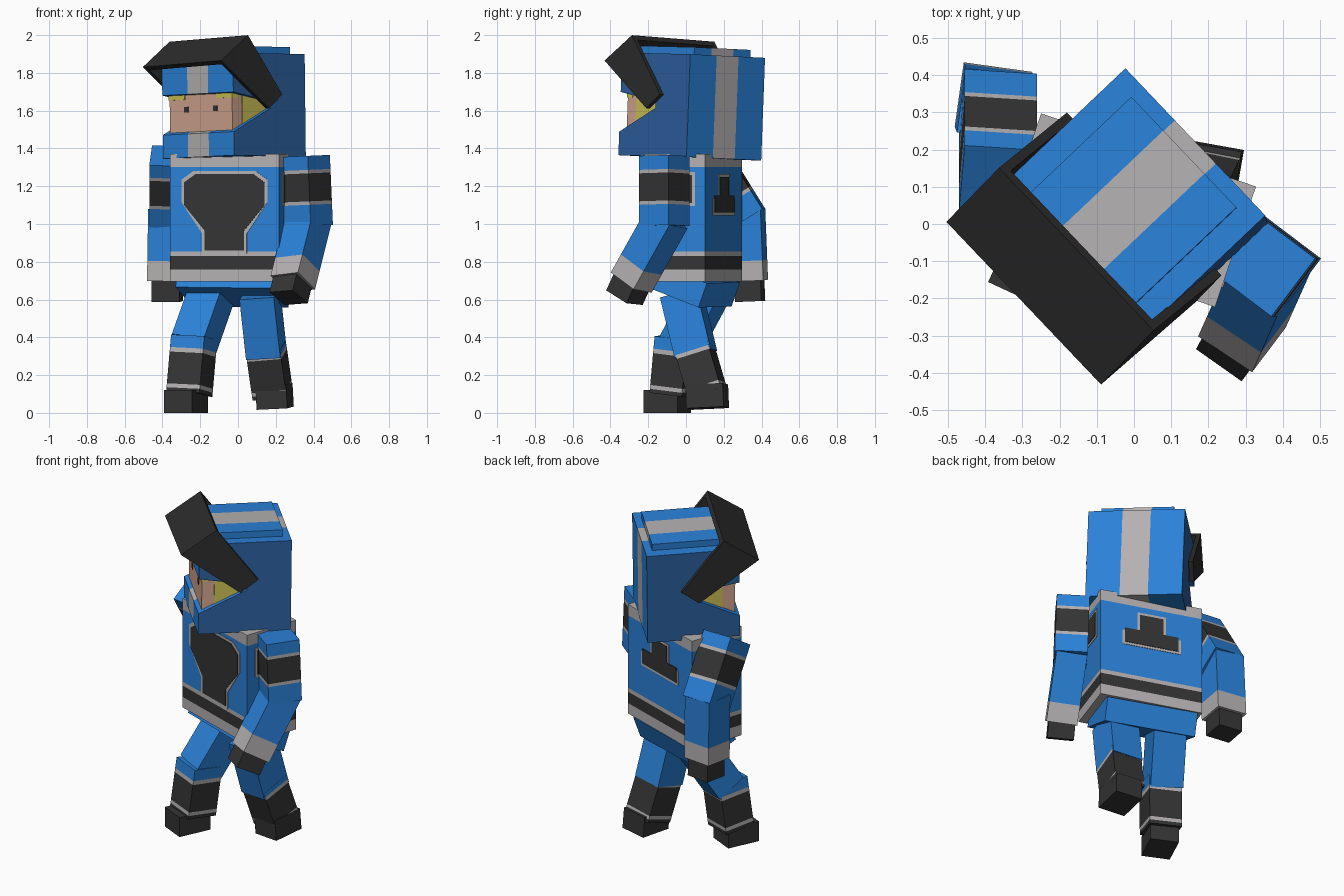
import bpy, bmesh, math
from mathutils import Matrix, Vector

if "Cube" in bpy.data.objects:
    bpy.data.objects.remove(bpy.data.objects["Cube"])


def srgb(r, g, b):
    lin = lambda c: c / 12.92 if c <= 0.04045 else ((c + 0.055) / 1.055) ** 2.4
    return (lin(r / 255), lin(g / 255), lin(b / 255), 1)


COLOURS = {
    "blue": (42, 129, 216), "deep_blue": (45, 97, 160), "grey": (181, 177, 178),
    "black": (52, 52, 52), "visor_black": (44, 44, 44),
    "skin": (210, 166, 143), "blond": (206, 194, 84),
}
MATS = {}
for key, rgb in COLOURS.items():
    MATS[key] = bpy.data.materials.new(key)
    MATS[key].diffuse_color = srgb(*rgb)


def rot(deg, axis="Z"):
    return Matrix.Rotation(math.radians(deg), 4, axis)


def stack(name, rings, side_mats, cap_mats, matrix=Matrix()):
    """Join equal rings of points with flat faces, one colour per interval."""
    names = list(dict.fromkeys(side_mats + cap_mats))
    bm = bmesh.new()
    loops = [[bm.verts.new(matrix @ Vector(p)) for p in ring] for ring in rings]
    n = len(loops[0])
    for k, mat in enumerate(side_mats):
        for i in range(n):
            j = (i + 1) % n
            f = bm.faces.new((loops[k][i], loops[k][j], loops[k + 1][j], loops[k + 1][i]))
            f.material_index = names.index(mat)
    for loop, mat in ((loops[0], cap_mats[0]), (loops[-1], cap_mats[1])):
        bm.faces.new(loop).material_index = names.index(mat)
    bmesh.ops.recalc_face_normals(bm, faces=bm.faces)
    mesh = bpy.data.meshes.new(name)
    bm.to_mesh(mesh)
    bm.free()
    for m in names:
        mesh.materials.append(MATS[m])
    ob = bpy.data.objects.new(name, mesh)
    bpy.context.collection.objects.link(ob)
    return ob


def extrude(name, profile, xs, side_mats, cap, matrix):
    """Profile of (y, z) points swept along local x through the levels xs."""
    return stack(name, [[(x, a, b) for a, b in profile] for x in xs],
                 side_mats, [cap, cap], matrix)


def box(name, x, y, z, mat, matrix):
    prof = [(y[0], z[0]), (y[1], z[0]), (y[1], z[1]), (y[0], z[1])]
    return extrude(name, prof, x, [mat], mat, matrix)


def limb(name, p0, p1, w, d, yaw, bands):
    """Square bar from p0 to p1; bands = (end fraction, colour)."""
    p0, p1 = Vector(p0), Vector(p1)
    axis = (p1 - p0).normalized()
    r = rot(yaw) @ Vector((1, 0, 0))
    r = (r - axis * r.dot(axis)).normalized()
    f = axis.cross(r)
    rings = []
    for t in [0] + [b[0] for b in bands]:
        c = p0.lerp(p1, t)
        rings.append([c + r * (w / 2 * sx) + f * (d / 2 * sy)
                      for sx, sy in ((-1, -1), (1, -1), (1, 1), (-1, 1))])
    cols = [b[1] for b in bands]
    return stack(name, rings, cols, [cols[0], cols[-1]])


# ---------------- head ----------------
HEAD = Matrix.Translation((-0.022, 0.03, 1.62)) @ rot(-46.5) @ rot(-1, "X") @ rot(-2, "Y") \
    @ Matrix.Translation((0, 0, -1.63))
STRIPE = ["blue", "grey", "blue"]

# helmet shell with wedge-shaped face opening and centre stripe
shell = [(-.262, 1.36), (.262, 1.36), (.262, 1.904), (-.262, 1.904),
         (-.262, 1.695), (.01, 1.65), (.01, 1.615), (-.262, 1.485)]
extrude("helmet", shell, [-.273, -.08, .08, .273], STRIPE, "deep_blue", HEAD)
plate = [(-.2, 1.89), (.22, 1.89), (.22, 1.943), (-.2, 1.943)]
extrude("helmet_top_plate", plate, [-.205, -.08, .08, .205], STRIPE, "blue", HEAD)

# face, hair and eyes inside the opening
box("face", (-.24, .24), (-.24, .2), (1.40, 1.84), "skin", HEAD)
for s in (-1, 1):
    box("side_hair", sorted((s * .23, s * .245)), (-.17, .2), (1.45, 1.84), "blond", HEAD)
    box("fringe", sorted((s * .12, s * .243)), (-.245, -.2), (1.668, 1.80), "blond", HEAD)
    box("eye", sorted((s * .095, s * .127)), (-.244, -.235), (1.60, 1.63), "black", HEAD)

# raised visor: tapered arms and a sloping front plate, rolled slightly more than the helmet
VISOR = HEAD @ Matrix.Translation((0, 0, 1.63)) @ rot(-1.3, "Y") @ Matrix.Translation((0, 0, -1.63))
arm = [(-.17, 1.99), (-.37, 1.852), (-.03, 1.605), (.07, 1.680)]
for s in (-1, 1):
    extrude("visor_arm", arm, sorted((s * .276, s * .302)), ["visor_black"], "visor_black", VISOR)
front = [(-.17, 1.99), (-.37, 1.852), (-.348, 1.834), (-.152, 1.966)]
extrude("visor_front", front, [-.30, .30], ["visor_black"], "visor_black", VISOR)

# ---------------- torso ----------------
TX, TY, TYAW, TW, TD = -.016, .037, -18.8, .61, .342
limb("jersey", (TX, TY, 1.37), (TX, TY, .695), TW, TD, TYAW,
     [(.10, "grey"), (.763, "blue"), (.80, "grey"), (.904, "black"), (1, "grey")])
limb("hips", (-.015, .07, .74), (-.032, .025, .612), .54, .29, TYAW, [(1, "blue")])
TORSO = Matrix.Translation((TX, TY, 0)) @ rot(TYAW)


def patch(name, pts, turn, dist):
    """Black painted patch with a thin grey rim on one face of the jersey."""
    m = TORSO @ rot(turn)
    cx = (min(p[0] for p in pts) + max(p[0] for p in pts)) / 2
    cz = (min(p[1] for p in pts) + max(p[1] for p in pts)) / 2
    off = lambda v, c: v + math.copysign(.015, v - c)
    rim = [(off(a, cx), off(b, cz)) for a, b in pts]
    extrude(name + "_rim", rim, [dist - .002, dist + .003], ["grey"], "grey", m)
    extrude(name, pts, [dist - .002, dist + .006], ["black"], "black", m)


half = [(.11, .86), (.11, .965), (.225, 1.10), (.225, 1.22), (.16, 1.265)]
patch("chest_patch", half + [(-x, z) for x, z in reversed(half)], -90, TD / 2)
half = [(.16, 1.06), (.16, 1.15), (.07, 1.15), (.07, 1.25)]
patch("back_patch", half + [(-x, z) for x, z in reversed(half)], 90, TD / 2)
for turn in (0, 180):
    patch("side_patch", [(-.1, 1.11), (.1, 1.11), (.1, 1.26), (-.1, 1.26)], turn, TW / 2)

# ---------------- arms ----------------
SLEEVE = [(.20, "blue"), (.25, "grey"), (.65, "black"), (.70, "grey"), (1, "blue")]
CUFF = [(.72, "blue"), (1, "grey")]
limb("left_upper_arm", (.354, -.115, 1.36), (.37, -.115, .99), .185, .195, -37, SLEEVE)
limb("left_forearm", (.375, -.10, 1.03), (.29, -.29, .69), .175, .175, -37, CUFF)
limb("left_hand", (.29, -.285, .70), (.268, -.326, .61), .15, .15, -37, [(1, "black")])
limb("right_upper_arm", (-.365, .12, 1.36), (-.365, .325, 1.03), .195, .20, -5, SLEEVE)
limb("right_forearm", (-.372, .32, 1.08), (-.378, .335, .70), .185, .175, -8, CUFF)
limb("right_hand", (-.375, .335, .71), (-.375, .34, .59), .15, .14, -8, [(1, "black")])

# ---------------- legs ----------------
SOCK = [(.22, "blue"), (.30, "grey"), (.86, "black"), (.93, "grey"), (1, "black")]
SOCK_BACK = [(.10, "blue"), (.18, "grey"), (.84, "black"), (.92, "grey"), (1, "black")]
limb("left_thigh", (.115, -.025, .63), (.15, .052, .31), .185, .20, -10, [(1, "blue")])
limb("left_shin", (.147, .042, .35), (.183, .115, .10), .185, .185, -10, SOCK_BACK)
limb("left_foot", (.19, .11, .15), (.197, .115, .025), .165, .20, -10, [(1, "black")])
limb("right_thigh", (-.14, .115, .63), (-.235, -.03, .36), .19, .185, -22, [(1, "blue")])
limb("right_shin", (-.232, -.045, .40), (-.258, -.072, .10), .19, .185, -22, SOCK)
limb("right_foot", (-.275, -.10, .12), (-.275, -.10, 0), .165, .20, -25, [(1, "black")])

for m in bpy.data.materials:
    if m.users and not m.is_grease_pencil:
        m.use_nodes = True
        m.node_tree.nodes["Principled BSDF"].inputs["Base Color"].default_value = m.diffuse_color
